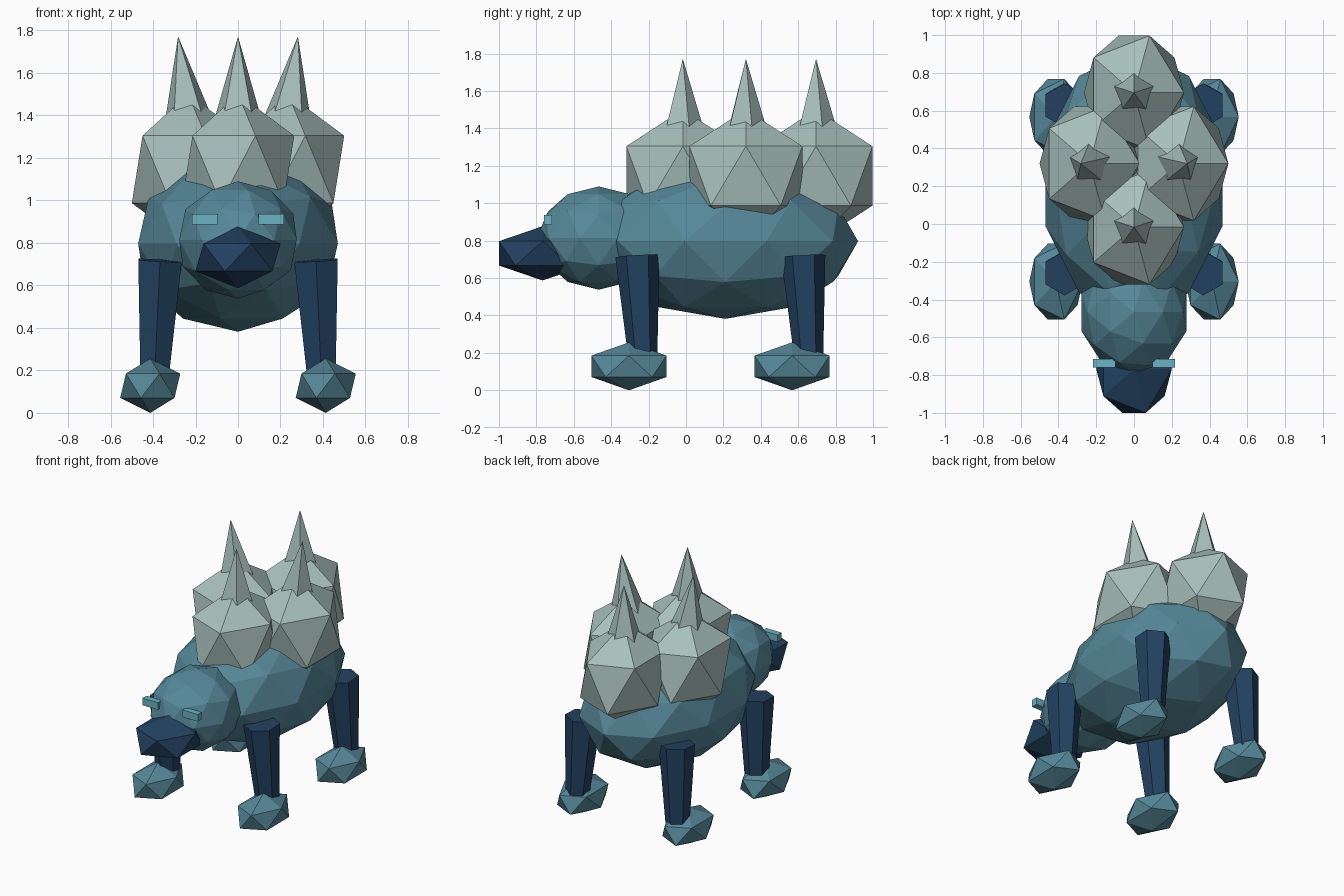
import bpy
from mathutils import Vector

if "Cube" in bpy.data.objects:
    bpy.data.objects.remove(bpy.data.objects["Cube"])


def material(name, srgb):
    mat = bpy.data.materials.new(name)
    lin = [((c / 255 + 0.055) / 1.055) ** 2.4 for c in srgb]
    mat.diffuse_color = (*lin, 1.0)
    mat.use_nodes = True
    mat.node_tree.nodes["Principled BSDF"].inputs["Base Color"].default_value = mat.diffuse_color
    return mat


TEAL = material("muted_teal", (86, 136, 153))
NAVY = material("deep_navy", (35, 66, 97))
STONE = material("pale_stone", (168, 192, 187))
AQUA = material("bright_aqua", (108, 178, 196))


def finish(name, mat):
    ob = bpy.context.object
    ob.name = name
    ob.data.materials.append(mat)
    return ob


def ball(name, loc, radii, mat, detail=1):
    bpy.ops.mesh.primitive_ico_sphere_add(subdivisions=detail, radius=1, location=loc)
    ob = finish(name, mat)
    ob.scale = radii
    return ob


def spar(name, bottom, top, r_bottom, r_top, sides, mat):
    """Tapered prism between two points."""
    a, b = Vector(bottom), Vector(top)
    axis = b - a
    bpy.ops.mesh.primitive_cone_add(vertices=sides, radius1=r_bottom, radius2=r_top,
                                    depth=axis.length, location=(a + b) / 2)
    ob = finish(name, mat)
    ob.rotation_mode = 'QUATERNION'
    ob.rotation_quaternion = Vector((0, 0, 1)).rotation_difference(axis)
    return ob


# Body, head and snout
ball("body", (0, 0.21, 0.797), (0.494, 0.71, 0.415), TEAL, 2)
ball("head", (0, -0.467, 0.814), (0.291, 0.33, 0.276), TEAL, 2)
ball("snout", (0, -0.767, 0.732), (0.224, 0.274, 0.145), NAVY)

# Shell lumps, each with a spike; the side spikes lean outwards
for name, x, y, lean in (("front", 0, -0.017, 0), ("back", 0, 0.695, 0),
                         ("left", -0.235, 0.32, -1), ("right", 0.235, 0.32, 1)):
    ball(name + "_shell_lump", (x, y, 1.146), (0.296, 0.355, 0.355), STONE)
    spar(name + "_spike", (lean * 0.22, y, 1.27), (lean * 0.282, y, 1.772),
         0.15, 0, 5, STONE)

# Eyes, legs and feet
for side, s in (("left", -1), ("right", 1)):
    bpy.ops.mesh.primitive_cube_add(size=1, location=(s * 0.157, -0.738, 0.911))
    finish(side + "_eye", AQUA).scale = (0.12, 0.045, 0.05)
    for end, top_y, foot_y in (("front", -0.26, -0.305), ("hind", 0.627, 0.567)):
        spar(f"{side}_{end}_leg", (s * 0.394, top_y + 0.031, 0.14),
             (s * 0.367, top_y, 0.718), 0.075, 0.118, 6, NAVY)
        ball(f"{side}_{end}_foot", (s * 0.413, foot_y, 0.128),
             (0.158, 0.236, 0.128), TEAL)
